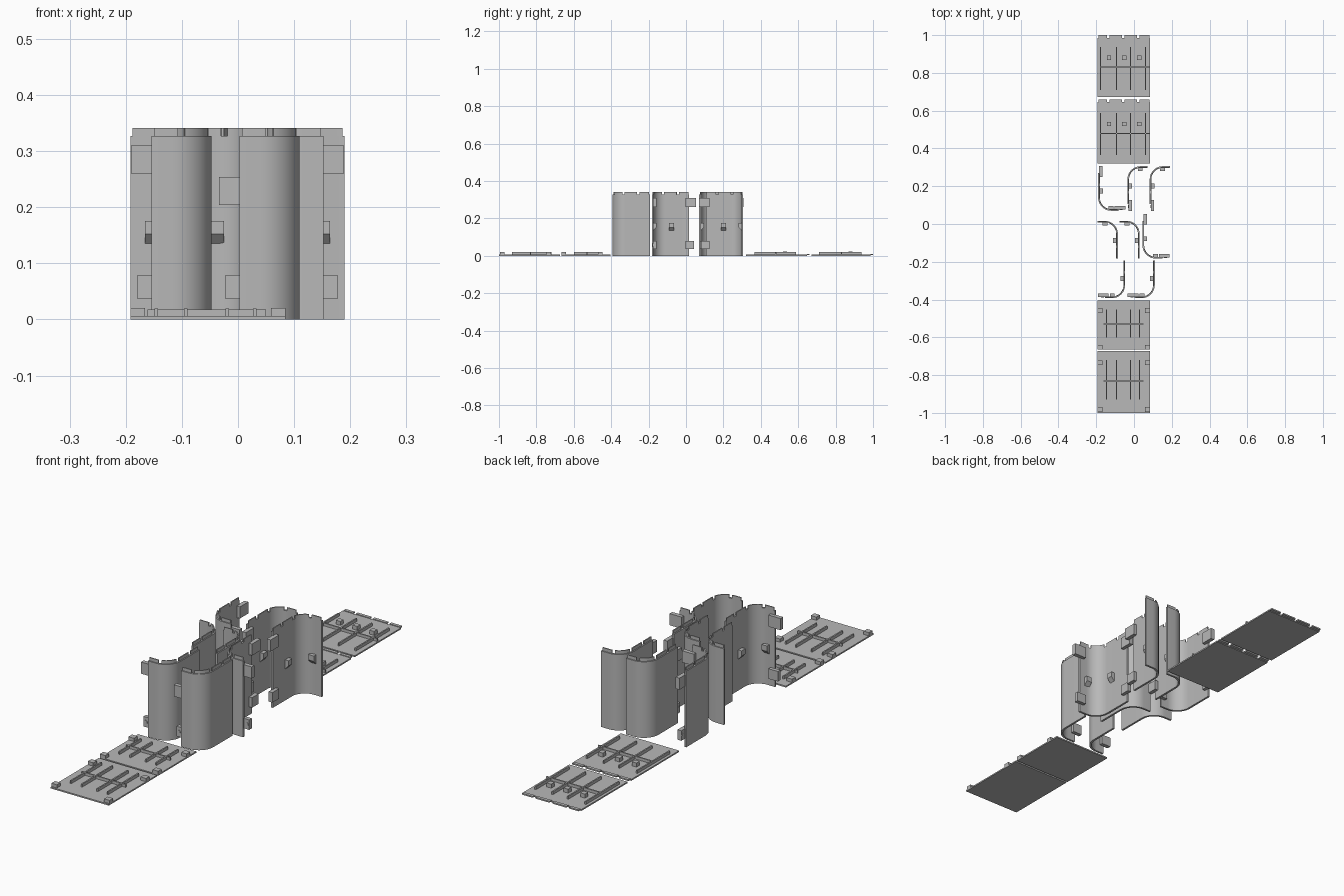
import bpy, bmesh, math

cube = bpy.data.objects.get("Cube")
if cube:
    bpy.data.objects.remove(cube, do_unlink=True)

grey = bpy.data.materials.new("light_grey")
grey.use_nodes = True
TONE = (0.48, 0.48, 0.48, 1)
grey.diffuse_color = TONE
grey.node_tree.nodes["Principled BSDF"].inputs["Base Color"].default_value = TONE

FLAT, WALL, RADIUS, THICK = 0.107, 0.2, 0.07, 0.009
BODY, TOP = 0.327, 0.341
ARC = RADIUS * math.pi / 2
LENGTH = FLAT + WALL - 2 * RADIUS + ARC
NOTCHES = (0.055, 0.135, 0.215)


def prism(bm, ring, z0, z1):
    """Upright prism over a closed outline."""
    low = [bm.verts.new((x, y, z0)) for x, y in ring]
    high = [bm.verts.new((x, y, z1)) for x, y in ring]
    n = len(ring)
    bm.faces.new(low)
    bm.faces.new(high)
    for i in range(n):
        j = (i + 1) % n
        bm.faces.new((low[i], low[j], high[j], high[i]))


def box(bm, x0, x1, y0, y1, z0, z1):
    prism(bm, [(x0, y0), (x1, y0), (x1, y1), (x0, y1)], z0, z1)


def teeth(length, gap=0.014):
    """Spans left between the notches of a lip."""
    edges = [0.004]
    for n in NOTCHES:
        edges += [n - gap / 2, n + gap / 2]
    edges.append(length - 0.004)
    return list(zip(edges[::2], edges[1::2]))


def finish(bm, name):
    bmesh.ops.recalc_face_normals(bm, faces=bm.faces)
    mesh = bpy.data.meshes.new(name)
    bm.to_mesh(mesh)
    bm.free()
    mesh.materials.append(grey)
    obj = bpy.data.objects.new(name, mesh)
    bpy.context.collection.objects.link(obj)
    bpy.ops.object.select_all(action='DESELECT')
    obj.select_set(True)
    bpy.context.view_layer.objects.active = obj
    bpy.ops.object.shade_smooth_by_angle(angle=math.radians(30))


def bend_point(s, off):
    """Point at distance s along the bent wall, moved inward by off."""
    straight = FLAT - RADIUS
    if s <= straight:
        return FLAT - s, off
    if s <= straight + ARC:
        a = (s - straight) / RADIUS
        r = RADIUS - off
        return RADIUS - r * math.sin(a), RADIUS - r * math.cos(a)
    return off, RADIUS + s - straight - ARC


def strip(bm, s0, s1, o0, o1, z0, z1):
    """Piece of the bent wall between two distances and two depths."""
    straight = FLAT - RADIUS
    stops = [straight + ARC * i / 12 for i in range(13)]
    path = [s0] + [s for s in stops if s0 + 1e-4 < s < s1 - 1e-4] + [s1]
    outer = [bend_point(s, o0) for s in path]
    inner = [bend_point(s, o1) for s in reversed(path)]
    prism(bm, outer + inner, z0, z1)


def wedge(bm, along, on_wall):
    """Catch with a sloping underside on the inner face."""
    half, depth = 0.013, 0.016
    side = [(THICK, 0.135), (THICK, 0.175),
            (THICK + depth, 0.175), (THICK + depth, 0.152)]
    ends = []
    for a in (along - half, along + half):
        ends.append([bm.verts.new((o, a, z) if on_wall else (a, o, z))
                     for o, z in side])
    bm.faces.new(ends[0])
    bm.faces.new(ends[1])
    for i in range(4):
        j = (i + 1) % 4
        bm.faces.new((ends[0][i], ends[0][j], ends[1][j], ends[1][i]))


def tab(bm, end, reach, z0, z1, on_wall, boss):
    """Joining tab past one end, with an optional round boss."""
    o0, o1 = 0.006, 0.024
    span = (end - 0.02, end + reach)
    if on_wall:
        box(bm, o0, o1, *span, z0, z1)
    else:
        box(bm, *span, o0, o1, z0, z1)
    if boss:
        geo = bmesh.ops.create_cone(bm, cap_ends=True, segments=16, radius1=0.008,
                                    radius2=0.008, depth=0.004)["verts"]
        a, z = end + 0.014, (z0 + z1) / 2
        for v in geo:
            p, q, r = v.co
            v.co = (o0 + r, a + p, z + q) if on_wall else (a + p, o0 + r, z + q)


def panel(name, cx, cy, sx, sy, flat_tabs, wall_tabs, tab_z=0.26):
    """Bent wall panel: outer corner, direction of each leg, tabbed ends."""
    bm = bmesh.new()
    strip(bm, 0, LENGTH, 0, THICK, 0, BODY)
    for a, b in teeth(LENGTH):
        strip(bm, a, b, THICK / 2, THICK, BODY, TOP)
    wedge(bm, 0.105, True)
    wedge(bm, 0.068, False)
    for wanted, end, on_wall in ((flat_tabs, FLAT, False), (wall_tabs, WALL, True)):
        if wanted:
            tab(bm, end, 0.037, tab_z, tab_z + 0.05, on_wall, False)
            tab(bm, end, 0.025, 0.036, 0.079, on_wall, True)
    for v in bm.verts:
        v.co.x, v.co.y = cx + sx * v.co.x, cy + sy * v.co.y
    finish(bm, name)


panel("rear_left_corner_panel", -0.19, 0.07, 1, 1, True, True)
panel("rear_middle_panel", -0.035, 0.306, 1, -1, False, True)
panel("rear_side_panel", 0.083, 0.306, 1, -1, False, True)
panel("centre_outer_panel", -0.085, 0.017, -1, -1, False, False)
panel("centre_inner_panel", 0.03, 0.017, -1, -1, False, False)
panel("centre_corner_panel", 0.045, -0.183, 1, 1, True, True)
panel("front_outer_panel", -0.047, -0.393, -1, 1, True, False)
panel("front_inner_panel", 0.11, -0.393, -1, 1, True, False, 0.204)

# Flat plates with stiffening ribs
X0, X1 = -0.192, 0.085
SLAB, RIB = 0.006, 0.019


def plate(name, y0, y1, ribs, rib_y, cross, notched, blocks=None, tabs=()):
    bm = bmesh.new()
    box(bm, X0, X1, y0, y1 - (0.014 if notched else 0), 0, SLAB)
    if notched:
        for a, b in teeth(X1 - X0):
            box(bm, X0 + a, X0 + b, y1 - 0.014, y1, SLAB / 2, SLAB + 0.003)
    for x in ribs:
        box(bm, x - 0.003, x + 0.003, *rib_y, SLAB, RIB)
    box(bm, ribs[0] - 0.015 * (not notched), ribs[-1] + 0.02, cross - 0.003, cross + 0.003,
        SLAB, RIB - 0.001)
    if blocks:
        for n in NOTCHES:
            x = X0 + n + 0.005
            box(bm, x - 0.011, x + 0.011, blocks - 0.011, blocks + 0.011, SLAB, 0.023)
    for y in tabs:
        for x in (X0, X1 - 0.026):
            box(bm, x, x + 0.026, y - 0.012, y + 0.012, SLAB, RIB + 0.001)
    finish(bm, name)


WIDE = (-0.177, -0.093, -0.019, 0.061)
NARROW = (-0.146, -0.093, -0.019, 0.03)
plate("back_plate", 0.672, 1.0, WIDE, (0.71, 0.937), 0.832, True, 0.88)
plate("rear_plate", 0.321, 0.66, WIDE, (0.365, 0.588), 0.48, True, 0.53)
plate("front_plate", -0.665, -0.405, NARROW, (-0.6, -0.452), -0.53, False,
      tabs=(-0.458, -0.653))
plate("fore_plate", -1.0, -0.673, NARROW, (-0.93, -0.72), -0.832, False,
      tabs=(-0.735, -0.982))
